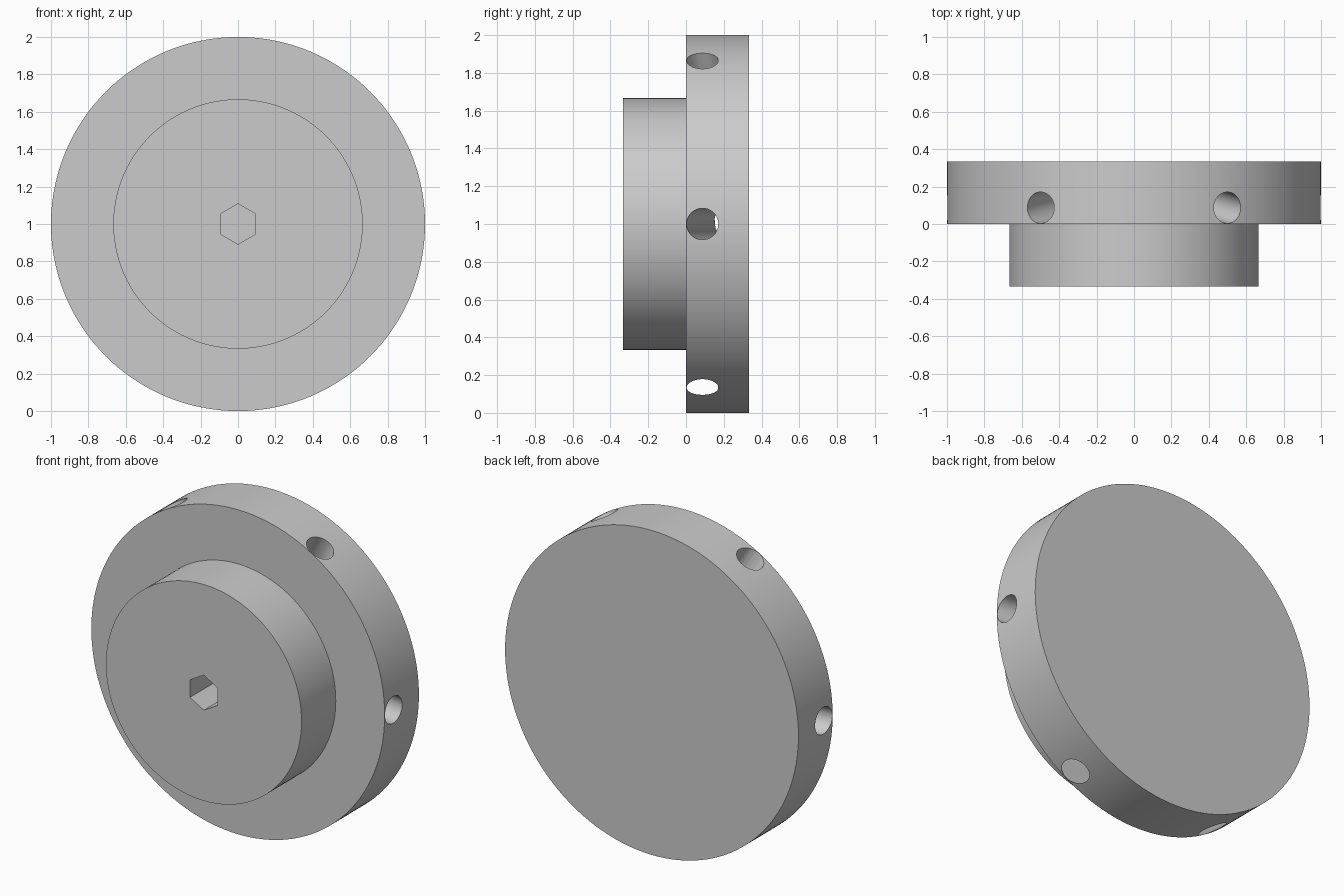
import bpy
import math
from mathutils import Vector

default = bpy.data.objects.get("Cube")
if default:
    bpy.data.objects.remove(default, do_unlink=True)

CENTRE = Vector((0, 0, 1))
THICK = 1 / 3
HOLE_R = 0.083
HOLE_Y = 0.087     # height of the hole mouths behind the flange face
HOLE_RISE = 0.151  # the holes lean towards the back on their way in

grey = bpy.data.materials.new("plain_grey")
grey.use_nodes = True
grey.diffuse_color = (0.6, 0.6, 0.6, 1)
grey.node_tree.nodes["Principled BSDF"].inputs["Base Color"].default_value = (0.6, 0.6, 0.6, 1)


def rod(name, start, end, radius, sides, roll=0):
    """Cylinder or prism running from start to end."""
    axis = end - start
    bpy.ops.mesh.primitive_cylinder_add(vertices=sides, radius=radius, depth=axis.length)
    obj = bpy.context.object
    obj.name = name
    turn = axis.to_track_quat('Z', 'Y').to_matrix().to_4x4()
    obj.data.transform(turn)
    obj.location = (start + end) / 2
    obj.data.materials.append(grey)
    return obj


def combine(target, other, operation):
    """Apply a boolean and drop the helper."""
    other.hide_render = True
    mod = target.modifiers.new(operation, 'BOOLEAN')
    mod.operation = operation
    mod.solver = 'EXACT'
    mod.object = other
    bpy.ops.object.select_all(action='DESELECT')
    bpy.context.view_layer.objects.active = target
    target.select_set(True)
    bpy.ops.object.modifier_apply(modifier=mod.name)
    bpy.data.objects.remove(other, do_unlink=True)


def along(y):
    return CENTRE + Vector((0, y, 0))


# Wide flange with a smaller hub on its front
body = rod("flanged_knob", along(0), along(THICK), 1.0, 144)
hub = rod("hub", along(-THICK), along(THICK / 2), 2 / 3, 144)
combine(body, hub, 'UNION')

# Six leaning holes round the rim, meeting in the middle
for i in range(6):
    angle = math.radians(60 * i)
    out = Vector((math.cos(angle), 0, math.sin(angle)))
    mouth = along(HOLE_Y) + out
    middle = along(HOLE_Y + HOLE_RISE)
    overshoot = (mouth - middle) * 0.2
    combine(body, rod("hole_cutter", mouth + overshoot, middle, HOLE_R, 40), 'DIFFERENCE')

# Hexagonal socket in the hub
combine(body, rod("socket_cutter", along(-0.5), along(0), 0.108, 6), 'DIFFERENCE')

bpy.ops.object.shade_smooth_by_angle(angle=math.radians(30))
